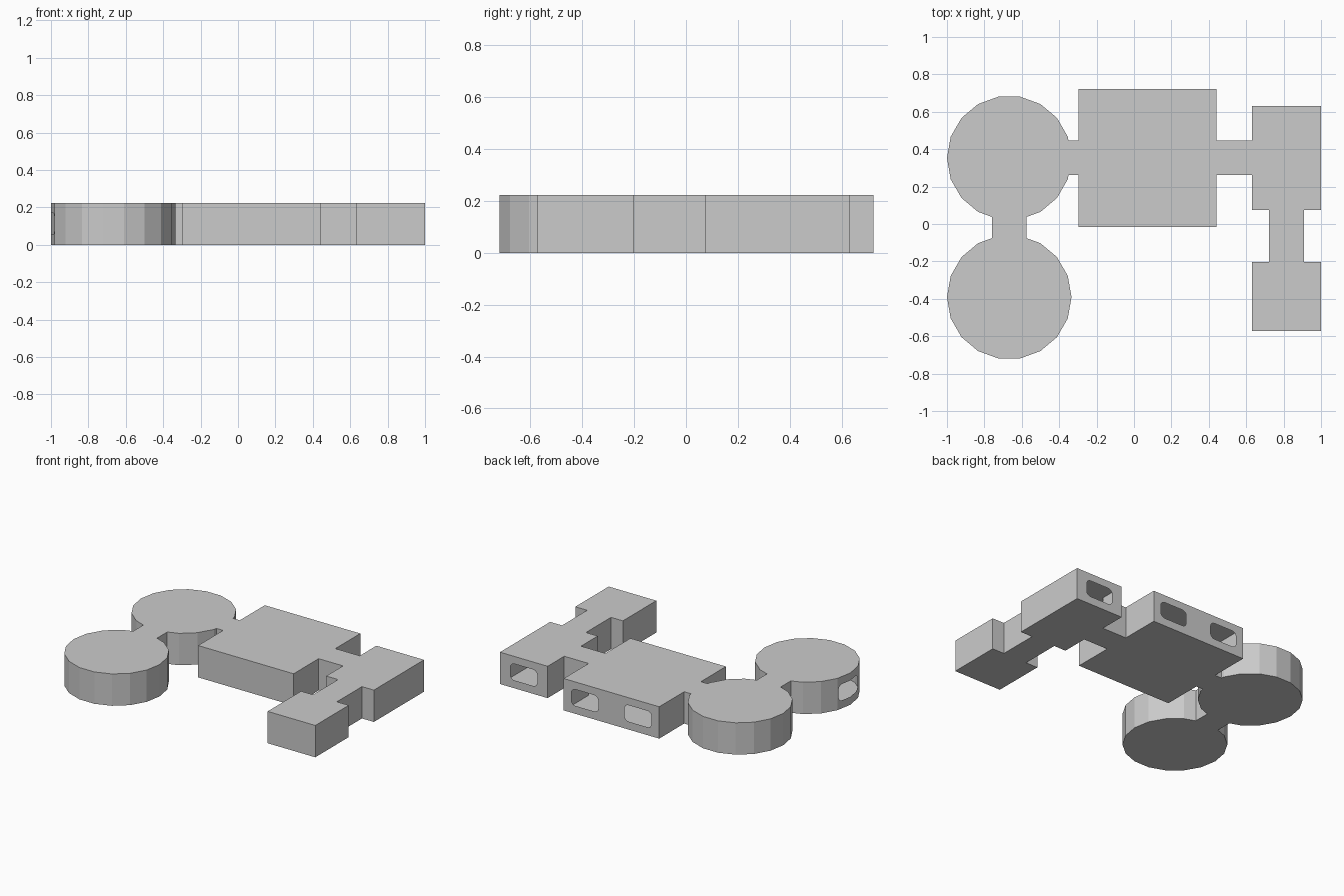
import bpy, bmesh, math

if "Cube" in bpy.data.objects:
    bpy.data.objects.remove(bpy.data.objects["Cube"])

H = 0.223          # wall height
DEPTH = 0.06       # how far a window cutter reaches inside


def prism(name, pts, depth):
    """Closed prism over a list of 3D points, extruded by a vector."""
    bm = bmesh.new()
    face = bm.faces.new([bm.verts.new(p) for p in pts])
    new = bmesh.ops.extrude_face_region(bm, geom=[face], use_keep_orig=True)["geom"]
    bmesh.ops.translate(bm, vec=depth, verts=[g for g in new if isinstance(g, bmesh.types.BMVert)])
    bmesh.ops.recalc_face_normals(bm, faces=bm.faces)
    me = bpy.data.meshes.new(name)
    bm.to_mesh(me)
    bm.free()
    ob = bpy.data.objects.new(name, me)
    bpy.context.collection.objects.link(ob)
    return ob


def box(name, x0, x1, y0, y1):
    return prism(name, [(x0, y0, 0), (x1, y0, 0), (x1, y1, 0), (x0, y1, 0)], (0, 0, H))


def round_room(name, cx, cy, r=0.333, n=18):
    ring = [math.tau * i / n for i in range(n)]
    return prism(name, [(cx + r * math.cos(a), cy + r * math.sin(a), 0) for a in ring], (0, 0, H))


def rounded_rect(w, h, r, steps=4):
    pts = []
    for k, (sx, sy) in enumerate([(1, 1), (-1, 1), (-1, -1), (1, -1)]):
        for i in range(steps + 1):
            a = math.pi / 2 * (k + i / steps)
            pts.append((sx * (w / 2 - r) + r * math.cos(a), sy * (h / 2 - r) + r * math.sin(a)))
    return pts


def combine(ob, other, op):
    m = ob.modifiers.new(op, 'BOOLEAN')
    m.operation, m.solver, m.object = op, 'EXACT', other
    bpy.context.view_layer.update()
    dg = bpy.context.evaluated_depsgraph_get()
    me = bpy.data.meshes.new_from_object(ob.evaluated_get(dg))
    ob.modifiers.clear()
    ob.data = me
    bpy.data.objects.remove(other)


def cut_window(ob, axis, pos, side, along, z=0.113):
    """Cut an opening in the thin wall at pos, facing side along axis."""
    back = pos - side * DEPTH
    prof = rounded_rect(0.21, 0.115, 0.032)
    if axis == 0:
        pts = [(back, along + u, z + v) for u, v in prof]
        vec = (side * 2 * DEPTH, 0, 0)
    else:
        pts = [(along + u, back, z + v) for u, v in prof]
        vec = (0, side * 2 * DEPTH, 0)
    combine(ob, prism("window_cutter", pts, vec), 'DIFFERENCE')
    # drop the pocket behind the opening so the room is an open shell
    bm = bmesh.new()
    bm.from_mesh(ob.data)
    pocket = [v for v in bm.verts if abs(v.co[axis] - back) < 1e-4
              and abs(v.co[1 - axis] - along) < 0.12 and 0.02 < v.co.z < 0.2]
    bmesh.ops.delete(bm, geom=pocket, context='VERTS')
    bm.to_mesh(ob.data)
    bm.free()


# rooms
shell = box("room_shell", -0.298, 0.442, -0.016, 0.722)
parts = [
    round_room("back_round_room", -0.667, 0.353),
    box("tall_side_room", 0.631, 1.0, 0.075, 0.63),
    round_room("front_round_room", -0.667, -0.391),
    box("square_side_room", 0.631, 1.0, -0.573, -0.203),
    # corridors
    box("left_corridor", -0.40, -0.25, 0.261, 0.446),
    box("right_corridor", 0.40, 0.68, 0.261, 0.446),
    box("round_corridor", -0.759, -0.575, -0.12, 0.08),
    box("side_corridor", 0.723, 0.908, -0.25, 0.12),
]
for p in parts:
    combine(shell, p, 'UNION')

# windows: two in the main room, one in the side room, one in the round room
for x in (-0.134, 0.278):
    cut_window(shell, 1, 0.722, 1, x)
cut_window(shell, 1, 0.63, 1, 0.815)
cut_window(shell, 0, -1.0, -1, -0.391)
